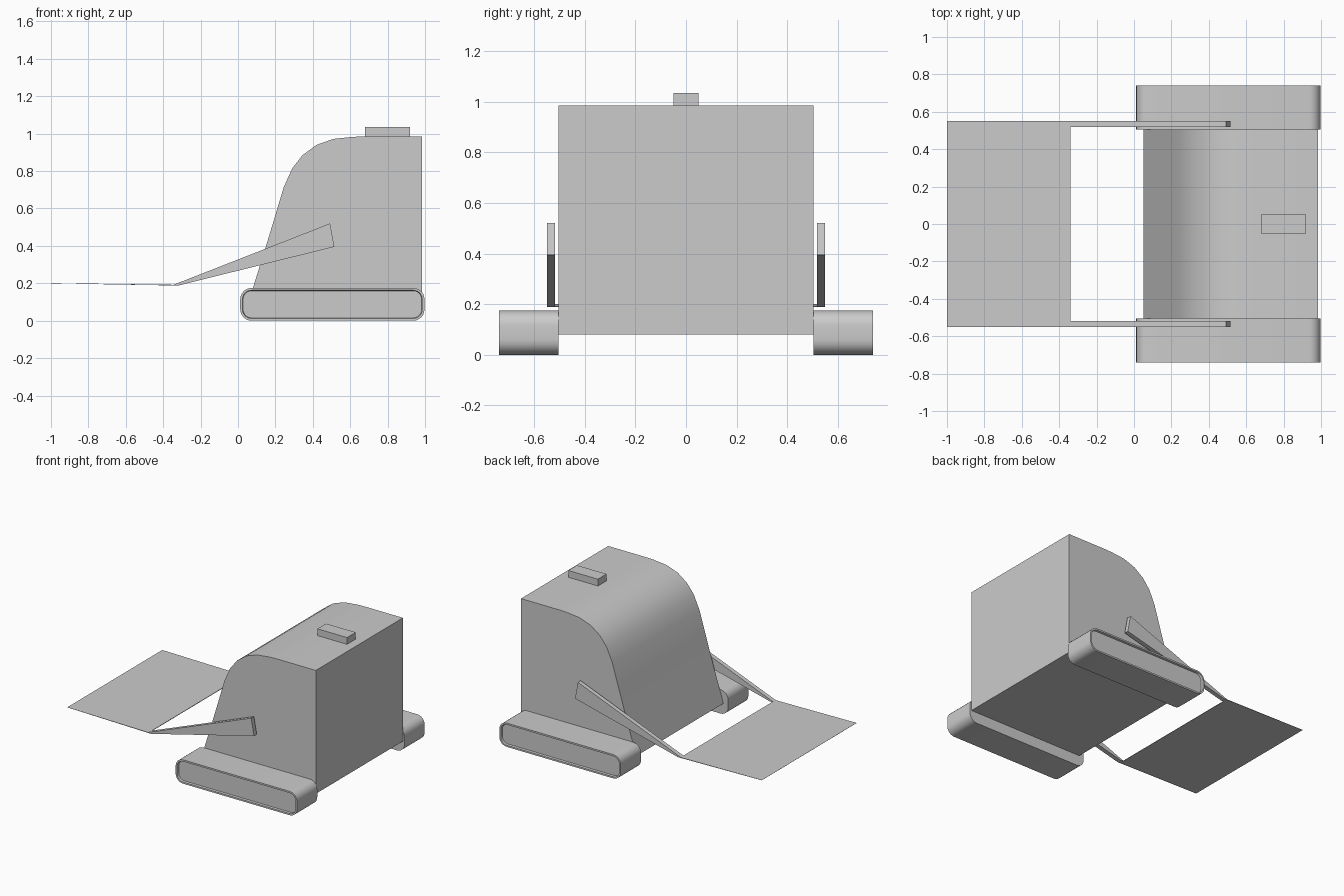
import bpy, bmesh, math

if "Cube" in bpy.data.objects:
    bpy.data.objects.remove(bpy.data.objects["Cube"])


def prism(name, profile, y0, y1, smooth=False, recess=None):
    """Extrude an (x, z) profile along y; optionally sink the y1 face inside a rim."""
    bm = bmesh.new()
    near = bm.faces.new([bm.verts.new((x, y0, z)) for x, z in profile])
    ext = bmesh.ops.extrude_face_region(bm, geom=[near], use_keep_orig=True)
    moved = [g for g in ext["geom"] if isinstance(g, bmesh.types.BMVert)]
    for v in moved:
        v.co.y = y1
    bmesh.ops.recalc_face_normals(bm, faces=bm.faces[:])
    if recess:
        far = [f for f in bm.faces if all(abs(v.co.y - y1) < 1e-6 for v in f.verts)]
        rim, depth = recess
        bmesh.ops.inset_region(bm, faces=far, thickness=rim, use_even_offset=True)
        wall = bmesh.ops.inset_region(bm, faces=far, thickness=0.003, use_even_offset=True)
        for v in far[0].verts:
            v.co.y += depth if y1 < y0 else -depth
    mesh = bpy.data.meshes.new(name)
    bm.to_mesh(mesh)
    bm.free()
    ob = bpy.data.objects.new(name, mesh)
    bpy.context.collection.objects.link(ob)
    if smooth:
        bpy.ops.object.select_all(action='DESELECT')
        ob.select_set(True)
        bpy.context.view_layer.objects.active = ob
        bpy.ops.object.shade_smooth_by_angle(angle=math.radians(30))
    return ob


def rounded_rect(x0, x1, z0, z1, r, n=6):
    pts = []
    corners = [(x1 - r, z0 + r, -90), (x1 - r, z1 - r, 0),
               (x0 + r, z1 - r, 90), (x0 + r, z0 + r, 180)]
    for cx, cz, start in corners:
        for i in range(n + 1):
            a = math.radians(start + 90 * i / n)
            pts.append((cx + r * math.cos(a), cz + r * math.sin(a)))
    return pts


# Main hull with sloped, curved nose
hull = [(0.985, 0.08), (0.985, 0.985), (0.68, 0.985), (0.615, 0.983), (0.51, 0.972),
        (0.42, 0.94), (0.345, 0.885), (0.29, 0.815), (0.245, 0.715),
        (0.20, 0.565), (0.15, 0.40), (0.05, 0.08)]
prism("hull", hull, -0.505, 0.505, smooth=True)

# Small box on the roof
prism("roof_box", [(0.68, 0.98), (0.92, 0.98), (0.92, 1.035), (0.68, 1.035)], -0.05, 0.05)

# Tracks and lifting arms on both sides
track = rounded_rect(0.012, 0.997, 0.0, 0.175, 0.06)
arm = [(-0.345, 0.188), (-0.32, 0.188), (0.515, 0.395), (0.492, 0.52), (-0.345, 0.192)]
for side, label in ((-1, "right"), (1, "left")):
    prism("track_" + label, track, side * 0.505, side * 0.74, smooth=True, recess=(0.012, 0.015))
    prism("arm_" + label, arm, side * 0.518, side * 0.55)

# Thin front scoop plate
prism("scoop_plate", [(-1.0, 0.2), (-1.0, 0.201), (-0.34, 0.192), (-0.34, 0.188)], -0.55, 0.55)
